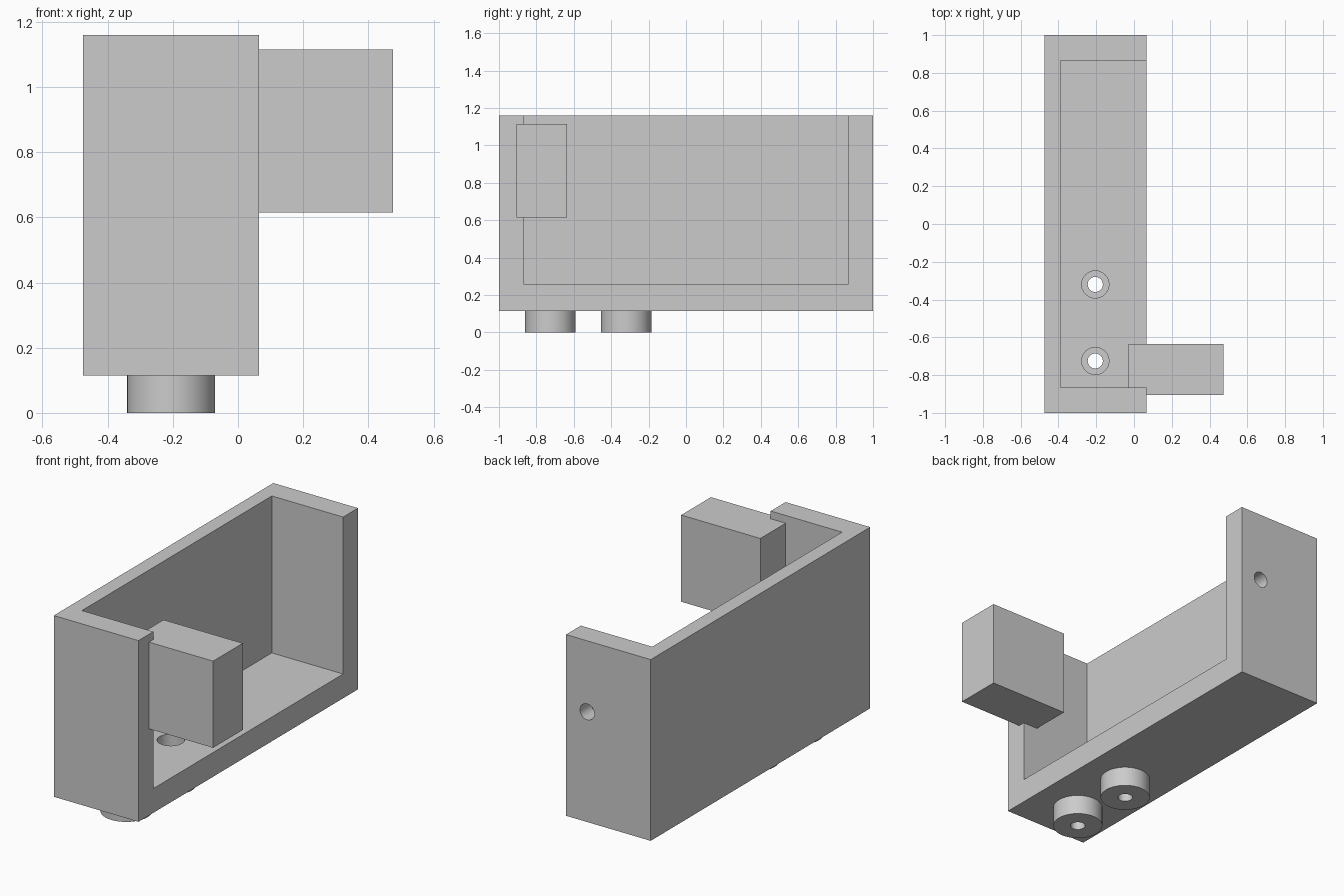
import bpy
import math

if "Cube" in bpy.data.objects:
    bpy.data.objects.remove(bpy.data.objects["Cube"], do_unlink=True)

grey = bpy.data.materials.new("plain_grey")
grey.use_nodes = True
GREY = (0.6, 0.6, 0.6, 1)
grey.diffuse_color = GREY
grey.node_tree.nodes["Principled BSDF"].inputs["Base Color"].default_value = GREY


def box(name, low, high):
    """Box between two opposite corners."""
    centre = [(a + b) / 2 for a, b in zip(low, high)]
    bpy.ops.mesh.primitive_cube_add(size=1, location=centre)
    ob = bpy.context.object
    ob.name = name
    ob.scale = [b - a for a, b in zip(low, high)]
    bpy.ops.object.transform_apply(location=False, rotation=False, scale=True)
    ob.data.materials.append(grey)
    return ob


def cylinder(name, radius, depth, location, rotation=(0, 0, 0)):
    bpy.ops.mesh.primitive_cylinder_add(vertices=48, radius=radius, depth=depth,
                                        location=location, rotation=rotation)
    ob = bpy.context.object
    ob.name = name
    ob.data.materials.append(grey)
    return ob


def cut(target, cutter):
    """Subtract the cutter and remove it."""
    mod = target.modifiers.new("cut", "BOOLEAN")
    mod.operation = "DIFFERENCE"
    mod.solver = "EXACT"
    mod.object = cutter
    bpy.ops.object.select_all(action="DESELECT")
    bpy.context.view_layer.objects.active = target
    target.select_set(True)
    bpy.ops.object.modifier_apply(modifier=mod.name)
    bpy.data.objects.remove(cutter, do_unlink=True)


def smooth(ob):
    bpy.ops.object.select_all(action="DESELECT")
    bpy.context.view_layer.objects.active = ob
    ob.select_set(True)
    bpy.ops.object.shade_smooth_by_angle(angle=math.radians(30))


BASE = 0.115
FOOT_X = -0.205

# Housing, open at the top and on its left side
housing = box("housing", (-0.475, -1, BASE), (0.065, 1, 1.16))
cut(housing, box("cavity", (-0.39, -0.865, 0.255), (0.5, 0.865, 1.5)))

# Blind hole in the rear wall
cut(housing, cylinder("rear_hole", 0.046, 0.2, (-0.07, 1, 0.75), (math.pi / 2, 0, 0)))

# Hollow feet with wider recesses in the floor above them
for name, y in (("front_foot", -0.725), ("rear_foot", -0.32)):
    cut(housing, cylinder("recess", 0.072, 0.4, (FOOT_X, y, 0.2)))
    foot = cylinder(name, 0.135, BASE, (FOOT_X, y, BASE / 2))
    cut(foot, cylinder("bore", 0.04, 0.4, (FOOT_X, y, BASE / 2)))
    smooth(foot)
smooth(housing)

# Block set into the front wall
box("side_block", (-0.03, -0.905, 0.615), (0.475, -0.635, 1.115))
